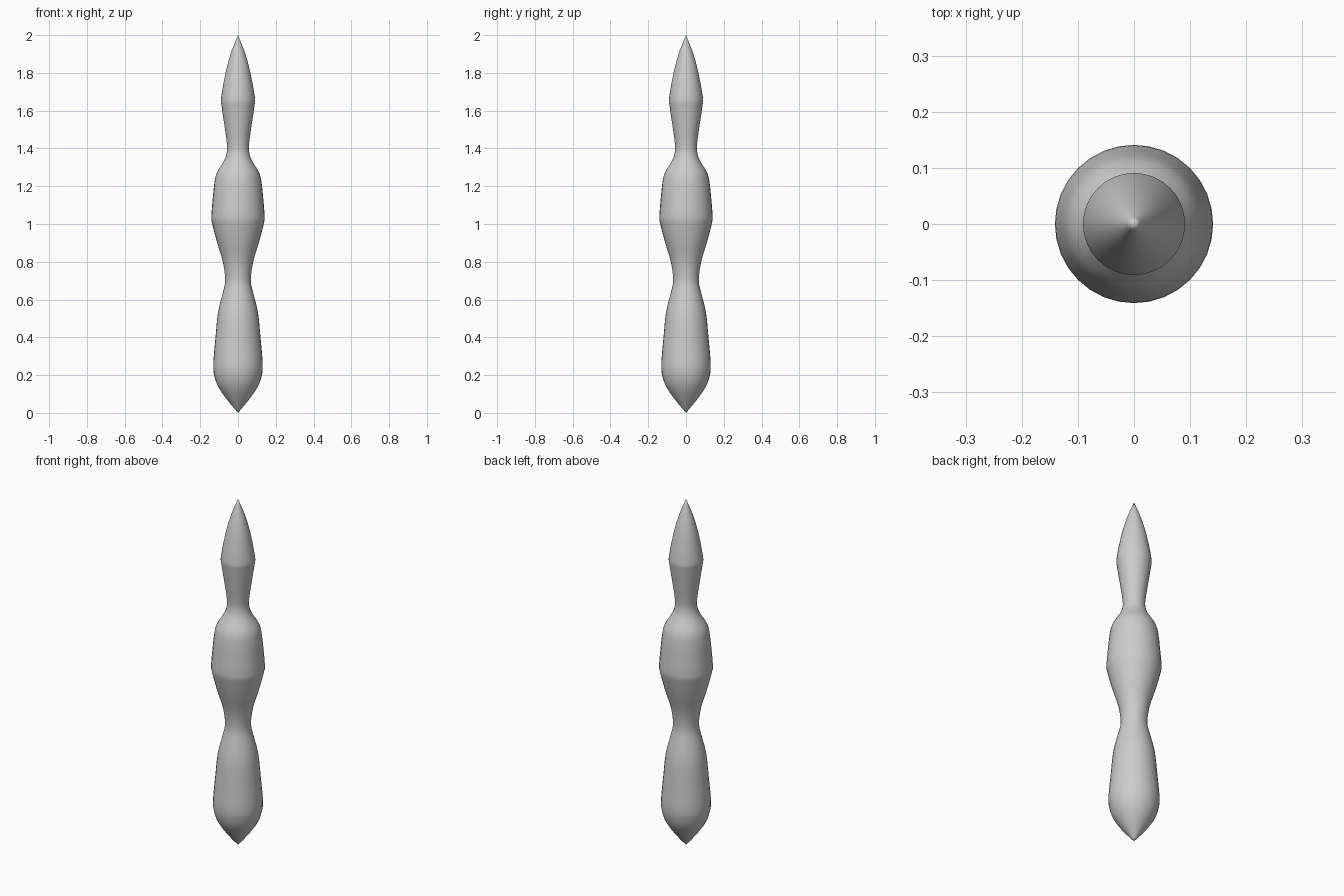
import bpy
import bmesh
from math import tau
from mathutils import Vector

cube = bpy.data.objects.get("Cube")
if cube:
    bpy.data.objects.remove(cube, do_unlink=True)

SIDES = 32
STEPS = 3

# Turned outline as (radius, height), from bottom point to top point
OUTLINE = [
    (0, 0), (.042, .05), (.08, .1), (.11, .15), (.126, .2), (.131, .26),
    (.119, .4), (.106, .53), (.082, .63), (.068, .7), (.08, .8),
    (.11, .9), (.136, 1), (.141, 1.04), (.134, 1.13), (.126, 1.21),
    (.113, 1.27), (.077, 1.33), (.061, 1.37), (.058, 1.42), (.073, 1.53),
    (.088, 1.63), (.089, 1.67), (.066, 1.8), (.036, 1.91), (0, 2),
]


def smooth_path(points, steps):
    """Catmull-Rom curve through the points."""
    p = [Vector((r, 0, z)) for r, z in points]
    p = [2 * p[0] - p[1]] + p + [2 * p[-1] - p[-2]]
    path = []
    for a, b, c, d in zip(p, p[1:], p[2:], p[3:]):
        for i in range(steps):
            t = i / steps
            path.append((2 * b + (c - a) * t
                         + (2 * a - 5 * b + 4 * c - d) * t ** 2
                         + (3 * b - a - 3 * c + d) * t ** 3) / 2)
    return path + [p[-2]]


def lathe(name, path, material):
    """Spin a path around the vertical axis into a closed solid."""
    bm = bmesh.new()
    verts = [bm.verts.new(co) for co in path]
    edges = [bm.edges.new(pair) for pair in zip(verts, verts[1:])]
    bmesh.ops.spin(bm, geom=verts + edges, cent=(0, 0, 0), axis=(0, 0, 1),
                   angle=tau, steps=SIDES, use_duplicate=False)
    bmesh.ops.remove_doubles(bm, verts=bm.verts, dist=0.0001)
    bmesh.ops.recalc_face_normals(bm, faces=bm.faces)
    for face in bm.faces:
        face.smooth = True
    mesh = bpy.data.meshes.new(name)
    bm.to_mesh(mesh)
    bm.free()
    mesh.materials.append(material)
    obj = bpy.data.objects.new(name, mesh)
    bpy.context.collection.objects.link(obj)
    return obj


# Plain grey finish
grey = bpy.data.materials.new("plain_grey")
grey.use_nodes = True
colour = (0.6, 0.6, 0.6, 1)
grey.diffuse_color = colour
grey.node_tree.nodes["Principled BSDF"].inputs["Base Color"].default_value = colour

# Turned spindle
lathe("turned_spindle", smooth_path(OUTLINE, STEPS), grey)
